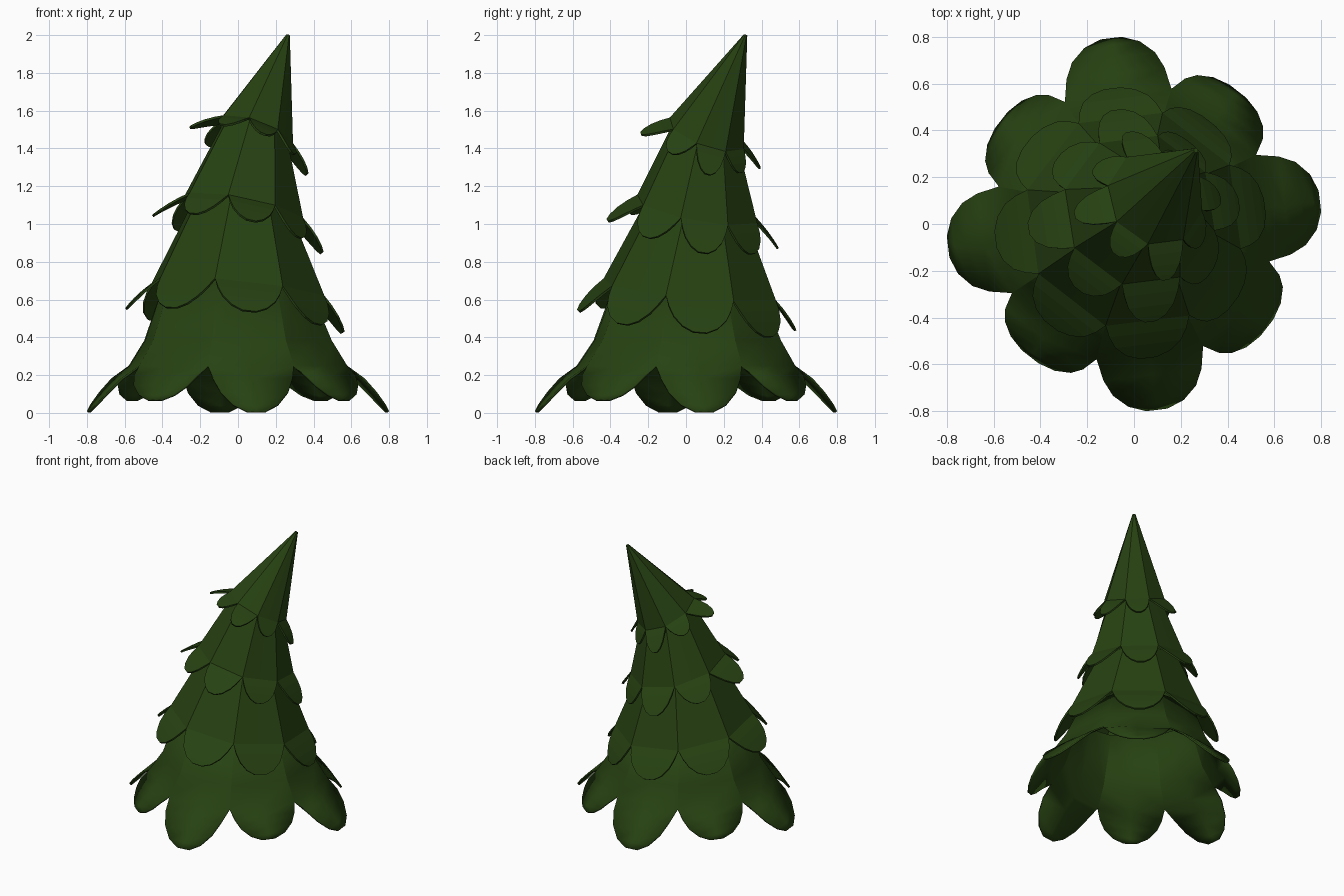
import bpy, bmesh, math
from mathutils import Vector

if "Cube" in bpy.data.objects:
    bpy.data.objects.remove(bpy.data.objects["Cube"])

green = bpy.data.materials.new("dark pine green")
green.diffuse_color = (0.020, 0.054, 0.006, 1)
green.use_nodes = True
green.node_tree.nodes["Principled BSDF"].inputs["Base Color"].default_value = green.diffuse_color

N = 8
TURN = math.radians(7)          # major lobes are turned slightly off the axes
COS = math.cos(math.pi / N)


def frame(center, slope):
    """Tilted frame of a tier whose axis leans by slope in x and y."""
    up = Vector((slope[0], slope[1], 1)).normalized()
    ax = Vector((1, 0, -slope[0])).normalized()
    ay = up.cross(ax)
    return Vector(center), ax, ay, up


def ring(fr, radius, mid):
    """16 points: lobe middles (even) and valleys (odd)."""
    c, ax, ay, up = fr
    pts = []
    for k in range(2 * N):
        a = TURN + k * math.pi / N
        r = radius * (1 if k % 2 else mid)
        pts.append(c + (ax * math.cos(a) + ay * math.sin(a)) * r)
    return pts


def tier(name, fr, radius, top, major, minor, mid=COS, neck=None, smooth=False):
    """Leaning faceted skirt with eight drooping rounded lobes."""
    bm = bmesh.new()
    c, ax, ay, up = fr
    base = ring(fr, radius, mid)
    rows = [base]
    if isinstance(top, Vector):
        tips = [top + (p - c).normalized() * 0.01 for p in base]
    else:
        tips = ring(top[0], top[1], mid)
    if neck:
        f, r = neck
        cc = c.lerp(top[0][0], f)
        rows.append(ring((cc, ax, ay, up), r, mid))
    rows.append(tips)
    vr = [[bm.verts.new(p) for p in row] for row in rows]
    for lo, hi in zip(vr, vr[1:]):
        for k in range(2 * N):
            j = (k + 1) % (2 * N)
            bm.faces.new((lo[k], lo[j], hi[j], hi[k]))
    if isinstance(top, Vector):
        bm.faces.new(vr[-1])
    # lobes hanging from the ring
    for i in range(N):
        k = 2 * i
        out, drop = major if i % 2 == 0 else minor
        a = TURN + k * math.pi / N
        d = ax * math.cos(a) + ay * math.sin(a)
        left, cen, right = (vr[0][(k - 1) % (2 * N)], vr[0][k], vr[0][k + 1])
        half = (right.co - left.co) / 2
        sag = cen.co - (right.co + left.co) / 2
        prev = [left, cen, right]
        for s, w in ((0.3, 0.92), (0.6, 0.78), (0.86, 0.52), (1.0, 0.2)):
            m = (right.co + left.co) / 2 + sag * (1 - s)
            off = d * (out * s) + up * (-drop * s)
            off += d * (sag.length * s)
            bow = (d * drop + up * out) * (0.12 * s * (1 - s))
            cur = [bm.verts.new(m + off + bow - half * w),
                   bm.verts.new(m + off + bow),
                   bm.verts.new(m + off + bow + half * w)]
            for q in range(2):
                bm.faces.new((cur[q], cur[q + 1], prev[q + 1], prev[q]))
            prev = cur
    me = bpy.data.meshes.new(name)
    bm.to_mesh(me)
    bm.free()
    me.materials.append(green)
    ob = bpy.data.objects.new(name, me)
    bpy.context.collection.objects.link(ob)
    if smooth:
        bpy.context.view_layer.objects.active = ob
        ob.select_set(True)
        bpy.ops.object.shade_smooth_by_angle(angle=math.radians(28))
        ob.select_set(False)
    sol = ob.modifiers.new("thin shell", 'SOLIDIFY')
    sol.thickness = 0.012
    sol.offset = -1
    return ob


# tier frames climb along the leaning axis
f1 = frame((0, 0, 0.25), (0, 0))
f2 = frame((0.0, 0.02, 0.655), (0.10, 0.10))
f3 = frame((0.025, 0.06, 1.08), (0.20, 0.19))
f4 = frame((0.09, 0.11, 1.48), (0.36, 0.37))

tier("bottom_branches", f1, 0.60, (f2, 0.41), (0.225, 0.242), (0.145, 0.18),
     mid=0.96, neck=(0.33, 0.515), smooth=True)
tier("lower_branches", f2, 0.475, (f3, 0.275), (0.145, 0.165), (0.12, 0.175))
tier("upper_branches", f3, 0.335, (f4, 0.185), (0.155, 0.135), (0.10, 0.135))
tier("tree_top", f4, 0.215, Vector((0.265, 0.315, 2.0)), (0.14, 0.10), (0.085, 0.09))
